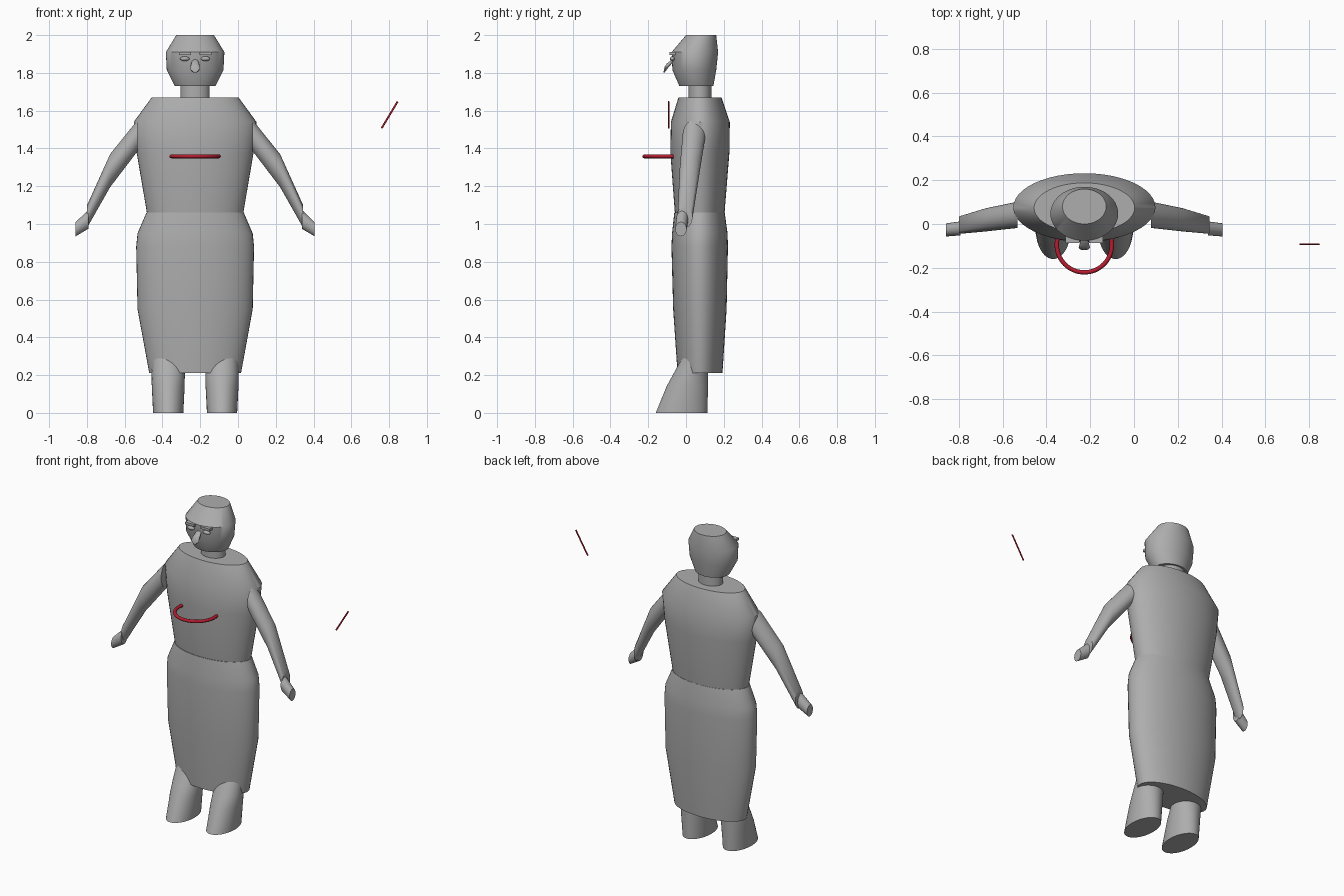
import bpy, bmesh, math
from mathutils import Vector

if "Cube" in bpy.data.objects:
    bpy.data.objects.remove(bpy.data.objects["Cube"])

CX = -0.227  # the figure's mirror line


def material(name, rgb):
    m = bpy.data.materials.new(name)
    m.diffuse_color = (*rgb, 1)
    m.use_nodes = True
    m.node_tree.nodes["Principled BSDF"].inputs["Base Color"].default_value = m.diffuse_color
    return m


GREY = material("clay_grey", (0.42, 0.42, 0.42))
RED = material("deep_red", (0.47, 0.012, 0.03))


def finish(name, bm, mat, angle=40):
    bmesh.ops.recalc_face_normals(bm, faces=bm.faces)
    me = bpy.data.meshes.new(name)
    bm.to_mesh(me)
    bm.free()
    me.materials.append(mat)
    ob = bpy.data.objects.new(name, me)
    bpy.context.collection.objects.link(ob)
    bpy.ops.object.select_all(action='DESELECT')
    ob.select_set(True)
    bpy.context.view_layer.objects.active = ob
    bpy.ops.object.shade_smooth_by_angle(angle=math.radians(angle))
    return ob


def loft(name, rings, mat=GREY, n=48):
    """Join elliptical rings given as (centre, axis_u, axis_v), capped at both ends."""
    bm = bmesh.new()
    loops = []
    for c, u, v in rings:
        c, u, v = Vector(c), Vector(u), Vector(v)
        loops.append([bm.verts.new(c + u * math.cos(a) + v * math.sin(a))
                      for a in (2 * math.pi * i / n for i in range(n))])
    for a, b in zip(loops, loops[1:]):
        for i in range(n):
            j = (i + 1) % n
            bm.faces.new((a[i], a[j], b[j], b[i]))
    bm.faces.new(loops[0])
    bm.faces.new(loops[-1])
    return finish(name, bm, mat)


def upright(name, x, rows):
    """Rows of (z, half width, front y, back y)."""
    return loft(name, [((x, (f + b) / 2, z), (w, 0, 0), (0, (b - f) / 2, 0))
                       for z, w, f, b in rows])


def sideways(name, s, rows):
    """Rows of (distance from mirror line, low z, high z, front y, back y)."""
    return loft(name, [((CX + s * d, (f + b) / 2, (lo + hi) / 2),
                        (0, (b - f) / 2, 0), (0, 0, (hi - lo) / 2))
                       for d, lo, hi, f, b in rows], n=32)


# Torso, skirt, neck and head
upright("torso", CX, [(1.03, .25, -.055, .20), (1.07, .257, -.06, .205),
                      (1.38, .31, -.083, .23), (1.54, .325, -.08, .232),
                      (1.67, .23, -.04, .188)])
upright("skirt", CX, [(.21, .243, -.045, .193), (.55, .305, -.068, .215),
                      (.88, .312, -.077, .222), (.95, .305, -.074, .22),
                      (1.06, .258, -.062, .205)])
upright("neck", CX, [(1.62, .077, .013, .135), (1.76, .077, .013, .135)])
upright("head", CX, [(1.73, .108, -.035, .145), (1.815, .15, -.072, .16),
                     (1.91, .155, -.076, .17), (2.0, .10, 0, .16)])

# Nose hanging forward from the face
loft("nose", [((CX, -.06, 1.87), (.012, 0, 0), (0, .008, .012)),
              ((CX, -.085, 1.848), (.02, 0, 0), (0, .010, .022)),
              ((CX, -.108, 1.825), (.026, 0, 0), (0, .006, .024)),
              ((CX, -.116, 1.818), (.018, 0, 0), (0, .003, .015))], n=24)

for s, side in ((-1, "left"), (1, "right")):
    # Eyes and brows
    bm = bmesh.new()
    bmesh.ops.create_uvsphere(bm, u_segments=20, v_segments=12, radius=1)
    bmesh.ops.scale(bm, vec=(.025, .014, .012), verts=bm.verts)
    bmesh.ops.translate(bm, vec=(CX + s * .055, -.072, 1.875), verts=bm.verts)
    finish(side + "_eye", bm, GREY)
    bm = bmesh.new()
    bmesh.ops.create_cube(bm, size=1)
    bmesh.ops.scale(bm, vec=(.064, .035, .015), verts=bm.verts)
    bmesh.ops.translate(bm, vec=(CX + s * .054, -.07, 1.903), verts=bm.verts)
    finish(side + "_brow", bm, GREY)

    # Arms and hands
    sideways(side + "_arm", s, [(.305, 1.385, 1.55, -.018, .102),
                                (.45, 1.195, 1.37, -.034, .072),
                                (.572, .98, 1.10, -.045, .035)])
    sideways(side + "_hand", s, [(.565, .975, 1.075, -.052, .012),
                                 (.632, .935, 1.01, -.057, .003)])

    # Legs flaring forward into the feet
    upright(side + "_leg", CX + s * .1425, [(0, .08, -.16, .114), (.14, .087, -.103, .116),
                                            (.21, .088, -.065, .116), (.31, .085, -.01, .116)])

# Chest ring
n = 64
R = .126
bm = bmesh.new()
grid = []
for i in range(n):
    a = 2 * math.pi * i / n
    grid.append([])
    for j in range(12):
        b = 2 * math.pi * j / 12
        r = R + .010 * math.cos(b)
        grid[i].append(bm.verts.new((CX + r * math.cos(a), -.095 + r * math.sin(a),
                                     1.358 + .010 * math.sin(b))))
for i in range(n):
    for j in range(12):
        k, m = (i + 1) % n, (j + 1) % 12
        bm.faces.new((grid[i][j], grid[k][j], grid[k][m], grid[i][m]))
finish("chest_ring", bm, RED)

# Slim floating rod
p, q = Vector((.76, -.092, 1.507)), Vector((.845, -.092, 1.648))
u = (q - p).cross(Vector((0, 1, 0))).normalized() * .005
loft("floating_rod", [(p, u, (0, .004, 0)), (q, u, (0, .004, 0))], RED, 12)
